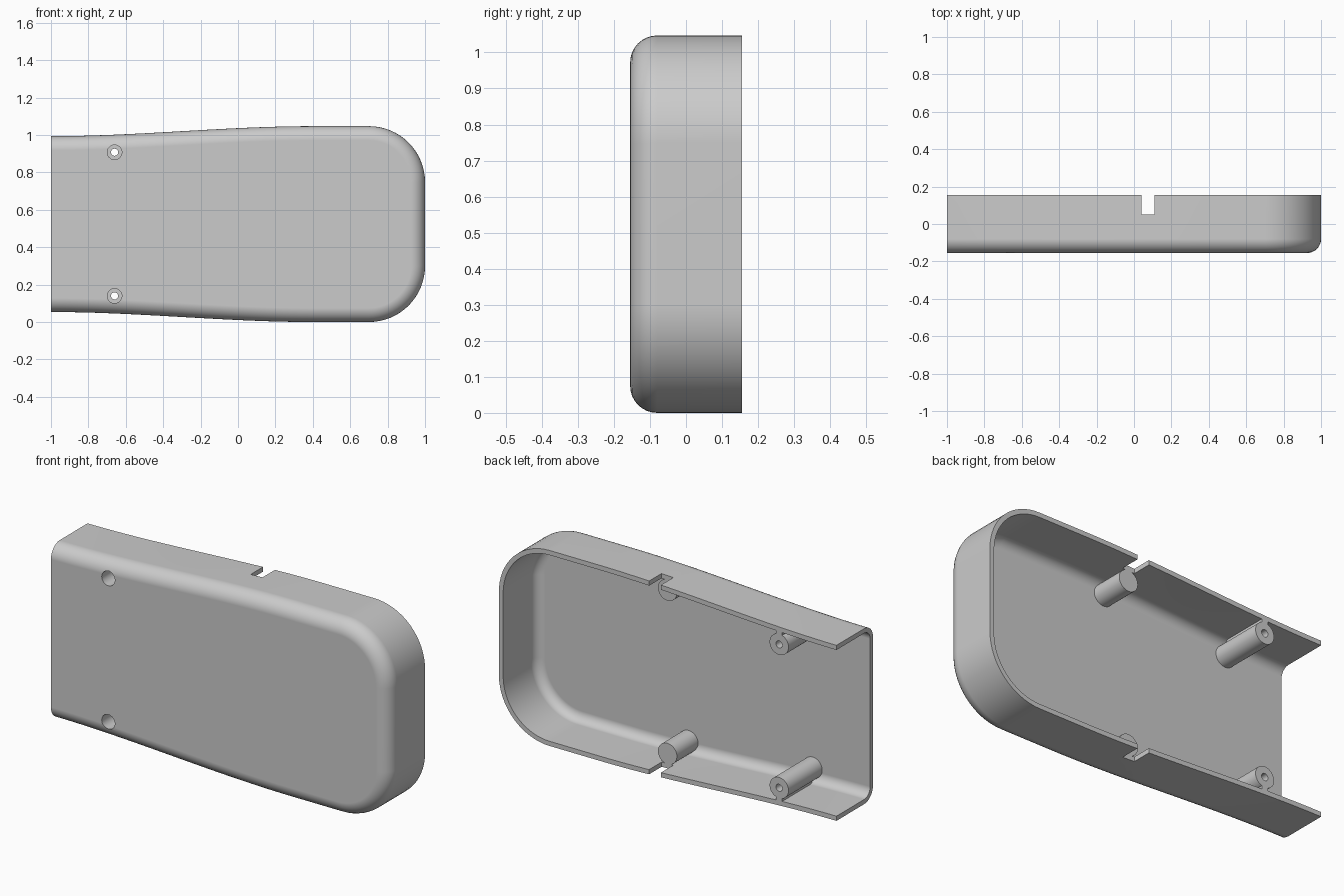
import bpy, bmesh
from math import sin, cos, pi, hypot
from mathutils import Matrix, Vector

cube = bpy.data.objects.get("Cube")
if cube:
    bpy.data.objects.remove(cube)

MID, HALF, TAIL = 0.5235, 0.5235, 0.47   # centre height, half height at nose and open end
BACK, FRONT, WALL, FILLET, CORNER = 0.155, -0.155, 0.025, 0.075, 0.3
FLOOR = FRONT + WALL

grey = bpy.data.materials.new("plain grey")
grey.use_nodes = True
grey.diffuse_color = (0.6, 0.6, 0.6, 1)
grey.node_tree.nodes["Principled BSDF"].inputs["Base Color"].default_value = (0.6, 0.6, 0.6, 1)


def finish(name, bm):
    bmesh.ops.recalc_face_normals(bm, faces=bm.faces)
    mesh = bpy.data.meshes.new(name)
    bm.to_mesh(mesh)
    bm.free()
    mesh.materials.append(grey)
    ob = bpy.data.objects.new(name, mesh)
    bpy.context.collection.objects.link(ob)
    return ob


def activate(ob):
    bpy.ops.object.select_all(action='DESELECT')
    ob.select_set(True)
    bpy.context.view_layer.objects.active = ob


def smooth(ob):
    activate(ob)
    bpy.ops.object.shade_smooth_by_angle(angle=0.6)
    mod = ob.modifiers.new("even shading", 'WEIGHTED_NORMAL')
    mod.keep_sharp = True


def box(name, lo, hi):
    bm = bmesh.new()
    lo, hi = Vector(lo), Vector(hi)
    size = hi - lo
    bmesh.ops.create_cube(bm, size=1, matrix=Matrix.Translation((lo + hi) / 2) @ Matrix.Diagonal((*size, 1)))
    return finish(name, bm)


def lathe(name, x, z, profile, closed, n=40):
    """Turn (radius, y) points about the y axis through x, z."""
    bm = bmesh.new()
    rings = [[bm.verts.new((x + r * cos(2 * pi * i / n), y, z + r * sin(2 * pi * i / n)))
              for i in range(n)] for r, y in profile]
    pairs = list(zip(rings, rings[1:] + rings[:1]))
    for a, b in pairs if closed else pairs[:-1]:
        for i in range(n):
            j = (i + 1) % n
            bm.faces.new((a[i], a[j], b[j], b[i]))
    if not closed:
        bm.faces.new(rings[0])
        bm.faces.new(rings[-1])
    return finish(name, bm)


def half_height(x):
    t = min(max((x + 1) / 1.4, 0), 1)
    return TAIL + (HALF - TAIL) * t * t * (3 - 2 * t)


# Upper half of the outline: point and outward normal (x, z, nx, nz)
upper = []
for i in range(25):
    x = -1 + 1.4 * i / 24
    slope = (half_height(x + 1e-4) - half_height(x - 1e-4)) / 2e-4 if 0 < i < 24 else 0
    length = hypot(slope, 1)
    upper.append((x, half_height(x), -slope / length, 1 / length))
for i in range(17):
    a = pi / 2 * (1 - i / 16)
    upper.append((1 - CORNER + CORNER * cos(a), HALF - CORNER + CORNER * sin(a), cos(a), sin(a)))
outline = upper + [(x, -z, nx, -nz) for x, z, nx, nz in reversed(upper)]


# Wall section as (inset, y): outer side and fillet, then inner fillet and side
def fillet(radius):
    return [(FILLET - radius * cos(pi / 2 * k / 8), FRONT + FILLET - radius * sin(pi / 2 * k / 8))
            for k in range(9)]


outer = [(0, BACK)] + fillet(FILLET)
inner = [(WALL, BACK)] + fillet(FILLET - WALL)

# Shell: sweep the section, fill both plate faces, cap the open end
bm = bmesh.new()


def sweep(section):
    return [[bm.verts.new((x - d * nx, y, MID + z - d * nz)) for d, y in section]
            for x, z, nx, nz in outline]


out, inn = sweep(outer), sweep(inner)
for grid in (out, inn):
    for a, b in zip(grid, grid[1:]):
        for k in range(len(a) - 1):
            bm.faces.new((a[k], b[k], b[k + 1], a[k + 1]))
    bm.faces.new([col[-1] for col in grid])
for i in range(len(outline) - 1):
    bm.faces.new((out[i][0], out[i + 1][0], inn[i + 1][0], inn[i][0]))
bm.faces.new(out[0] + out[-1][::-1] + inn[-1] + inn[0][::-1])
shell = finish("shell", bm)

# Posts: bored screw posts with ribs, and plain stub posts under the notches
POST, BORE, HEAD, SEAT = 0.056, 0.019, 0.039, 0.07
SCREW_X, STUB_X = -0.66, 0.075
cutters = []
for side, s in (("upper", 1), ("lower", -1)):
    z = MID + s * 0.384
    post = lathe(side + "_screw_post", SCREW_X, z,
                 [(POST, FLOOR), (POST, BACK), (BORE, BACK), (BORE, SEAT), (HEAD, SEAT), (HEAD, FLOOR)], True)
    smooth(post)
    ends = sorted((MID + s * 0.426, MID + s * 0.462))
    box(side + "_rib", (SCREW_X - 0.018, -0.1, ends[0]), (SCREW_X + 0.018, BACK, ends[1]))
    stub = lathe(side + "_stub_post", STUB_X, MID + s * 0.438, [(POST, FLOOR), (POST, 0.05)], False)
    smooth(stub)
    cutters.append(lathe("bore_cutter", SCREW_X, z, [(HEAD, FRONT - 0.05), (HEAD, FLOOR + 0.02)], False))
    ends = sorted((MID + s * 0.47, MID + s * 0.6))
    cutters.append(box("notch_cutter", (0.04, 0.05, ends[0]), (0.11, 0.3, ends[1])))

# Cut the screw holes and rim notches
activate(shell)
for cutter in cutters:
    mod = shell.modifiers.new("cut", 'BOOLEAN')
    mod.operation = 'DIFFERENCE'
    mod.solver = 'EXACT'
    mod.object = cutter
    bpy.ops.object.modifier_apply(modifier=mod.name)
    bpy.data.objects.remove(cutter)
smooth(shell)
